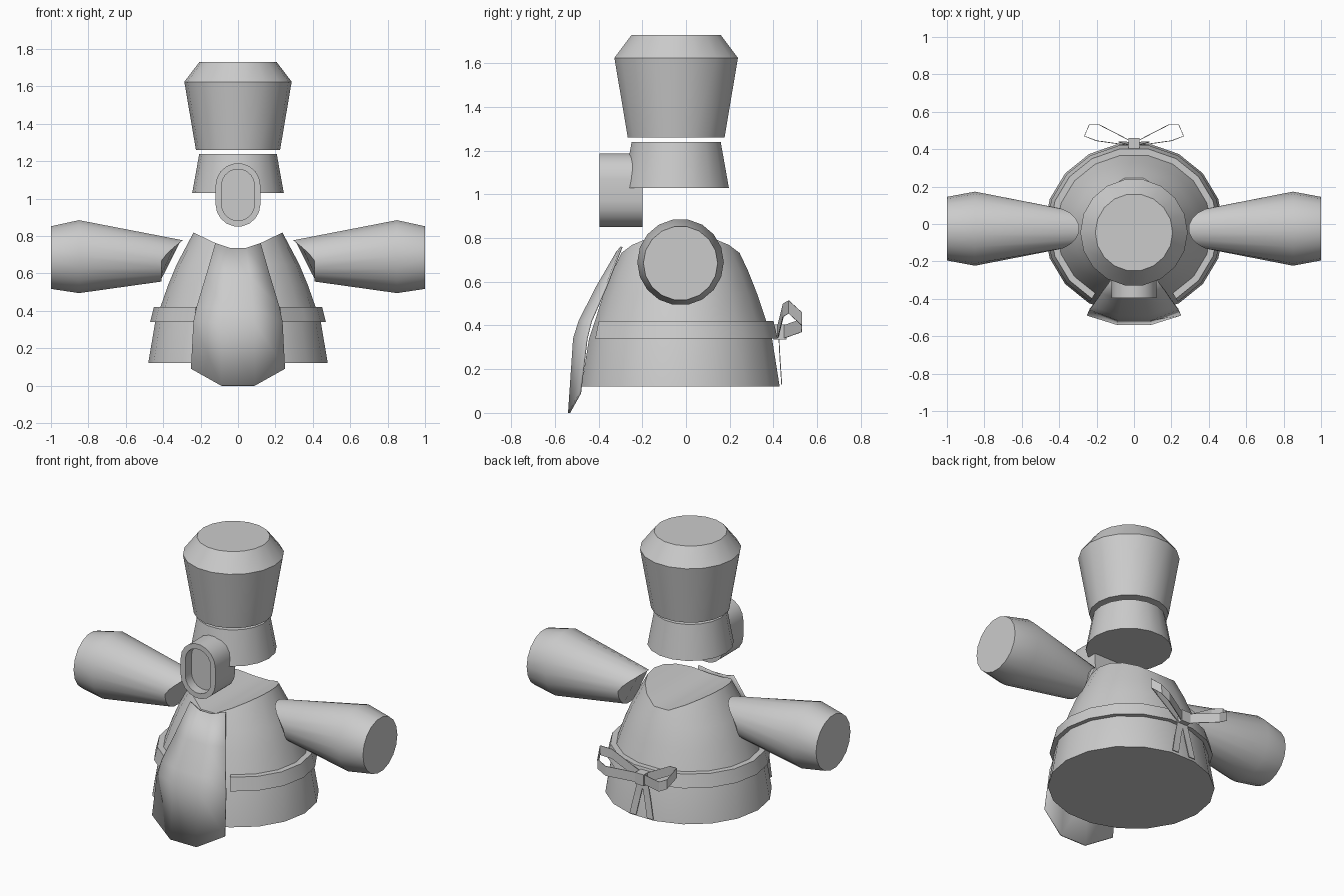
import bpy, bmesh, math

if "Cube" in bpy.data.objects:
    bpy.data.objects.remove(bpy.data.objects["Cube"])

N = 18


def make(name, verts, faces, smooth=True, thickness=0):
    me = bpy.data.meshes.new(name)
    me.from_pydata(verts, [], faces)
    bm = bmesh.new()
    bm.from_mesh(me)
    bmesh.ops.remove_doubles(bm, verts=bm.verts, dist=1e-5)
    bmesh.ops.recalc_face_normals(bm, faces=bm.faces)
    bm.to_mesh(me)
    bm.free()
    ob = bpy.data.objects.new(name, me)
    bpy.context.collection.objects.link(ob)
    if thickness:
        s = ob.modifiers.new("thickness", 'SOLIDIFY')
        s.thickness = thickness
        s.offset = 0
    if smooth:
        bpy.ops.object.select_all(action='DESELECT')
        ob.select_set(True)
        bpy.context.view_layer.objects.active = ob
        bpy.ops.object.shade_smooth_by_angle(angle=math.radians(28))
    return ob


def loft(name, rings, closed=True, start_cap=True, end_cap=True, **kw):
    """Skin between equally sized rings of points."""
    n = len(rings[0])
    verts = [p for r in rings for p in r]
    faces = []
    for k in range(len(rings) - 1):
        for i in range(n if closed else n - 1):
            j = (i + 1) % n
            faces.append((k*n + i, k*n + j, (k+1)*n + j, (k+1)*n + i))
    if closed and start_cap:
        faces.append(tuple(range(n)))
    if closed and end_cap:
        faces.append(tuple(range((len(rings)-1)*n, len(rings)*n)))
    return make(name, verts, faces, **kw)


def circle(r, z, yc, ys=1.0):
    return [(r*math.cos(math.tau*i/N), yc + ys*r*math.sin(math.tau*i/N), z)
            for i in range(N)]


def lerp(table, t):
    for (a, va), (b, vb) in zip(table, table[1:]):
        if t <= b:
            return va + (vb - va)*(t - a)/(b - a)
    return table[-1][1]


# Tall hat: puffed top and separate head band
loft("hat_top", [circle(r, z, -0.045) for r, z in
                 ((0.225, 1.26), (0.287, 1.625), (0.207, 1.73))])
loft("hat_band", [circle(r, z, -0.045) for r, z in ((0.245, 1.03), (0.207, 1.24))])


# Oblong nose ring with recessed front
def stadium(r, y, half=0.05, zc=1.02):
    pts = []
    for k in range(20):
        a = math.pi*(k % 10)/9 + (math.pi if k >= 10 else 0)
        pts.append((r*math.cos(a), y, zc + r*math.sin(a) + (half if k < 10 else -half)))
    return pts


loft("nose_ring", [stadium(0.12, -0.20), stadium(0.12, -0.395),
                   stadium(0.088, -0.395), stadium(0.088, -0.335)])

# Bell-shaped torso with saddle-shaped neckline
YC, YS = -0.025, 0.96
prof = [(0.12, 0.48), (0.34, 0.443), (0.42, 0.415), (0.54, 0.373),
        (0.65, 0.327), (0.76, 0.272), (0.82, 0.237)]
neck = [(0, 0.728), (0.05, 0.732), (0.12, 0.762), (0.24, 0.82)]
rings = [circle(r, z, YC, YS) for z, r in prof[:5]]
rim = []
for i in range(N):
    a = math.tau*i/N
    z = 0.75
    for _ in range(12):
        z = lerp(neck, abs(lerp(prof, z)*math.cos(a)))
    r = lerp(prof, z)
    rim.append((r*math.cos(a), YC + YS*r*math.sin(a), z))
rings.append(rim)
verts = [p for r in rings for p in r]
faces = [tuple(range(N))]
for k in range(5):
    faces += [(k*N + i, k*N + (i+1) % N, (k+1)*N + (i+1) % N, (k+1)*N + i) for i in range(N)]
t = 5*N
for i in range(N//2):
    q = [t + i, t + i + 1, t + (N - i - 1) % N, t + (N - i) % N]
    faces.append(tuple(dict.fromkeys(q)))
make("torso", verts, faces)

# Belt running round the back from one apron edge to the other
belt = []
for i in range(16):
    a = math.radians(-60 + 20*i)
    c, s = math.cos(a), math.sin(a)
    belt.append([(r*c, YC + YS*r*s, z) for r, z in
                 ((0.43, 0.34), (0.47, 0.34), (0.45, 0.42), (0.405, 0.42))])
loft("belt", belt)

# Apron: z centre, z edge, half width, y centre, y edge
rows = [(0.735, 0.76, 0.12, -0.315, -0.295), (0.58, 0.58, 0.172, -0.405, -0.365),
        (0.42, 0.42, 0.22, -0.487, -0.435), (0.34, 0.34, 0.237, -0.512, -0.455),
        (0.0, 0.09, 0.25, -0.535, -0.485)]
apron = [[(-w, ye, ze), (-0.36*w, yc, zc), (0.36*w, yc, zc), (w, ye, ze)]
         for zc, ze, w, yc, ye in rows]
loft("apron", apron, closed=False, thickness=0.01)

# Arms, bow loops and bow tails on both sides
for side, label in ((1, "left"), (-1, "right")):
    rings = []
    for x, r, zc in ((1.0, 0.17, 0.685), (0.85, 0.198, 0.69), (0.0, 0.112, 0.667)):
        ring = []
        for i in range(N):
            a = math.tau*i/N
            c, s = math.cos(a), math.sin(a)
            px = x
            if x == 0:   # slanted shoulder cut
                px = 0.41 - 0.118*max(s, 0)**1.3
            ring.append((side*px, -0.025 + r*c, zc + r*s))
        rings.append(ring)
    loft(label + "_arm", rings)

    path = [(0.02, 0.445, 0.37), (0.185, 0.53, 0.40), (0.24, 0.53, 0.43),
            (0.265, 0.47, 0.485), (0.20, 0.445, 0.47), (0.02, 0.42, 0.37)]
    loft(label + "_bow_loop", [[(side*x, y, z - 0.03), (side*x, y, z + 0.03)]
                               for x, y, z in path], closed=False, smooth=False,
         thickness=0.004)
    tail = [(0.012, 0.425, 0.35), (0.035, 0.43, 0.25), (0.06, 0.438, 0.13)]
    loft(label + "_bow_tail", [[(side*(x - 0.022), y, z), (side*(x + 0.022), y, z)]
                               for x, y, z in tail], closed=False, smooth=False,
         thickness=0.004)

# Bow knot
loft("bow_knot", [[(sx*0.03, 0.43 + sy*0.03, z) for sx, sy in
                   ((-1, -1), (1, -1), (1, 1), (-1, 1))] for z in (0.335, 0.405)],
     smooth=False)
